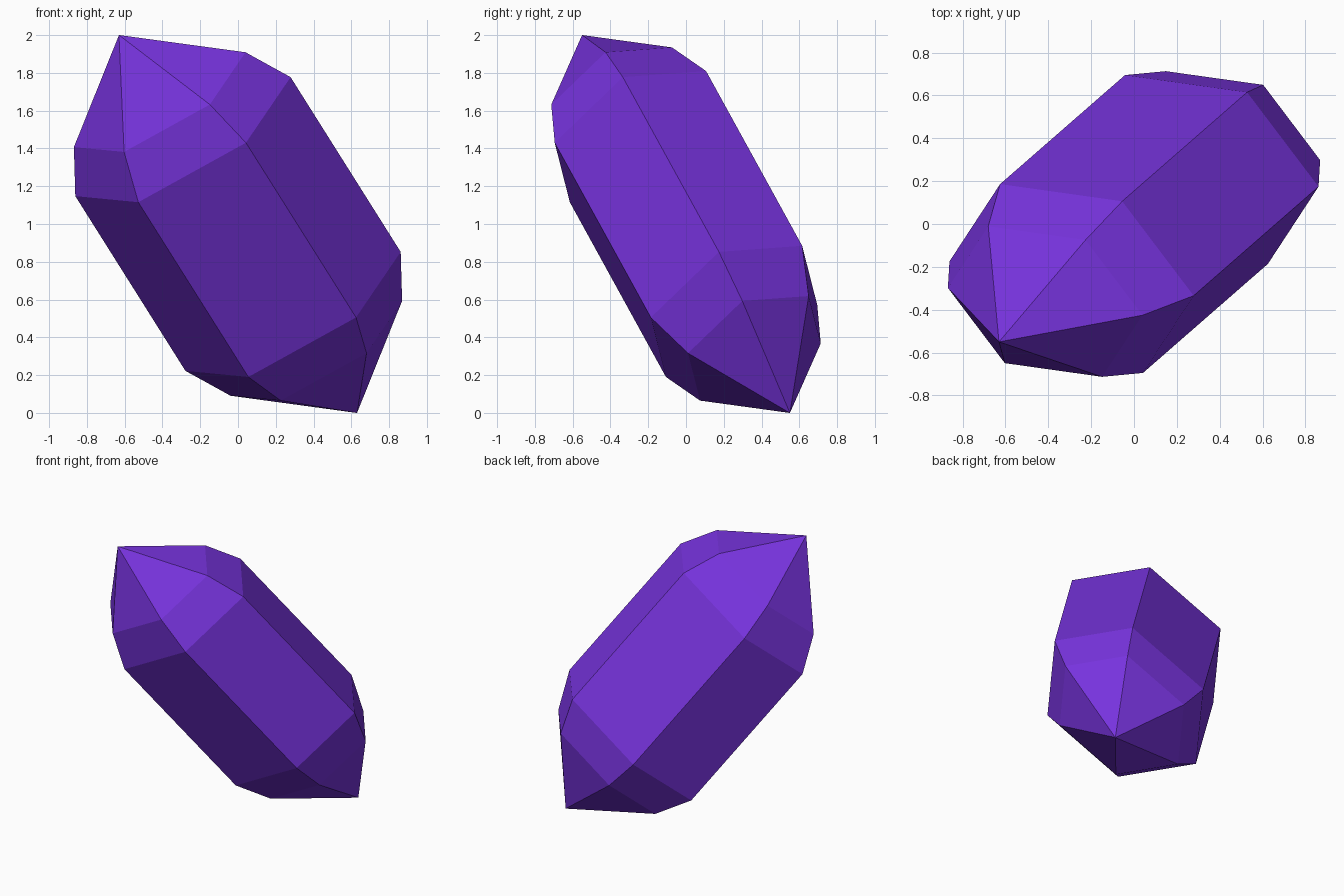
import bpy, bmesh, math
from mathutils import Matrix, Vector

cube = bpy.data.objects.get("Cube")
if cube:
    bpy.data.objects.remove(cube)

# Material
purple = bpy.data.materials.new("violet")
purple.use_nodes = True
colour = (0.184, 0.033, 0.723, 1)
purple.diffuse_color = colour
purple.node_tree.nodes["Principled BSDF"].inputs["Base Color"].default_value = colour

SIDES, WIDE, NARROW, TIP = 6, 0.656, 0.515, 1.304
profile = [(-0.858, 0.797), (-0.603, 1.0), (0.603, 1.0), (0.858, 0.797)]

# Flattened six-sided shaft with a two-step point at each end
bm = bmesh.new()
rings = []
for height, size in profile:
    ring = []
    for i in range(SIDES):
        a = math.tau * i / SIDES
        ring.append(bm.verts.new((WIDE * size * math.cos(a),
                                  NARROW * size * math.sin(a), height)))
    rings.append(ring)
bottom = bm.verts.new((0, 0, -TIP))
top = bm.verts.new((0, 0, TIP))
for i in range(SIDES):
    j = (i + 1) % SIDES
    for lower, upper in zip(rings, rings[1:]):
        bm.faces.new((lower[i], lower[j], upper[j], upper[i]))
    bm.faces.new((bottom, rings[0][j], rings[0][i]))
    bm.faces.new((top, rings[-1][i], rings[-1][j]))

# Tilt the long axis, with the wide direction across it
w = Vector((-0.63, -0.55, 1.0)).normalized()
u = Vector((0.869, -0.122, 0.480))
u = (u - w * u.dot(w)).normalized()
v = w.cross(u)
tilt = Matrix((u, v, w)).transposed().to_4x4()
bm.transform(Matrix.Translation((0, 0, 1)) @ tilt)
bmesh.ops.recalc_face_normals(bm, faces=bm.faces)

mesh = bpy.data.meshes.new("crystal")
bm.to_mesh(mesh)
bm.free()
mesh.materials.append(purple)
crystal = bpy.data.objects.new("crystal", mesh)
bpy.context.collection.objects.link(crystal)
